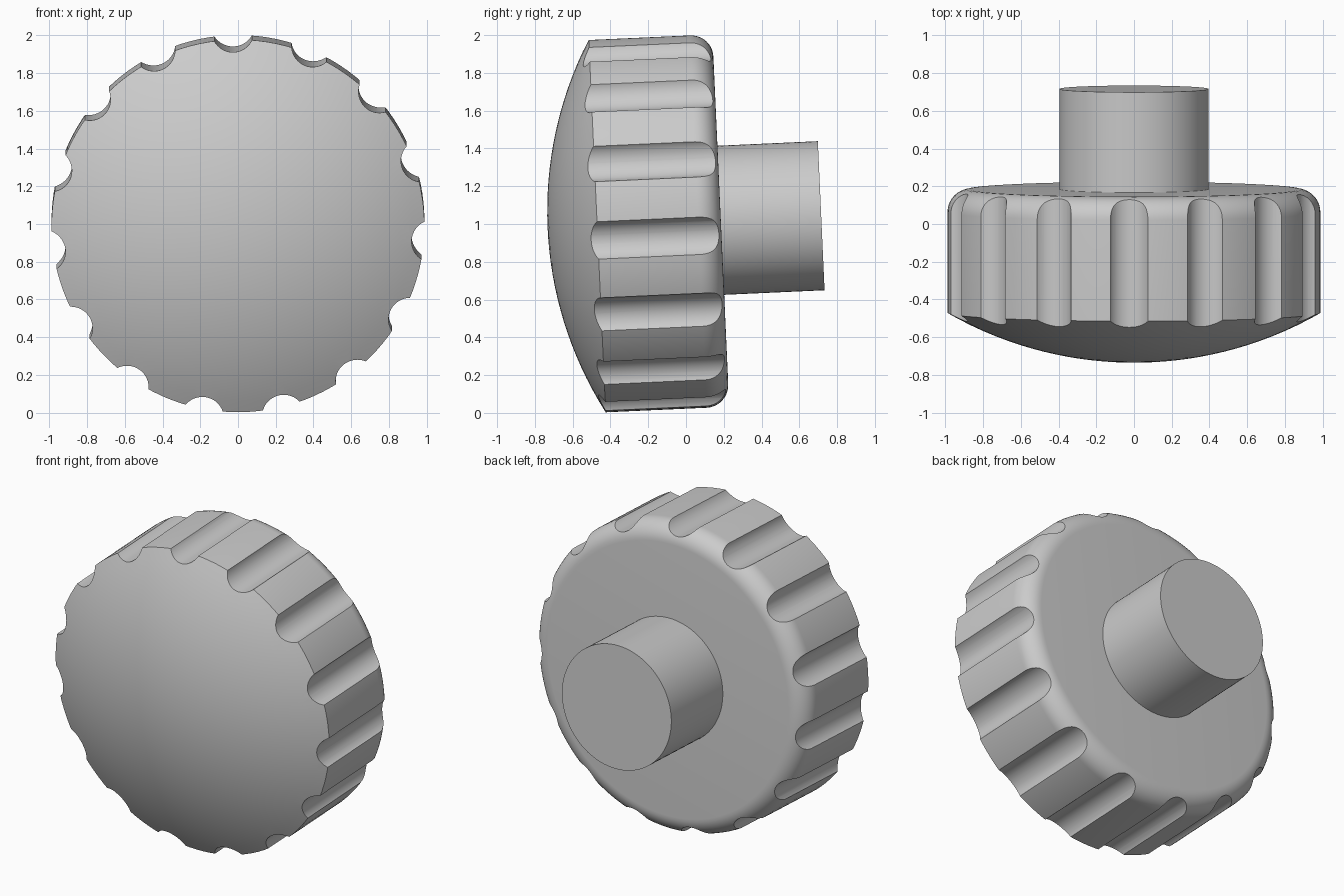
import bpy, bmesh
from math import sin, cos, pi, radians, sqrt
from mathutils import Matrix, Vector

cube = bpy.data.objects.get("Cube")
if cube:
    bpy.data.objects.remove(cube, do_unlink=True)

# Local frame: z runs along the knob axis, z = 0 at the front rim
TILT = Matrix.Translation((0, -0.47, 0.99)) @ Matrix.Rotation(radians(-87.4), 4, 'X')
RIM, DEPTH, FILLET, DOME = 0.988, 0.655, 0.12, 0.263
FLUTES, FLUTE_R, FLUTE_AT = 15, 0.113, 1.036

grey = bpy.data.materials.new("plain grey")
grey.use_nodes = True
colour = (0.6, 0.6, 0.6, 1)
grey.diffuse_color = colour
grey.node_tree.nodes["Principled BSDF"].inputs["Base Color"].default_value = colour


def make_object(name, bm):
    bmesh.ops.recalc_face_normals(bm, faces=bm.faces)
    mesh = bpy.data.meshes.new(name)
    bm.to_mesh(mesh)
    bm.free()
    mesh.materials.append(grey)
    obj = bpy.data.objects.new(name, mesh)
    bpy.context.collection.objects.link(obj)
    obj.matrix_world = TILT
    return obj


def lathe(name, profile, steps):
    bm = bmesh.new()
    verts = [bm.verts.new((r, 0, z)) for r, z in profile]
    edges = [bm.edges.new(pair) for pair in zip(verts, verts[1:])]
    bmesh.ops.spin(bm, geom=verts + edges, cent=(0, 0, 0), axis=(0, 0, 1),
                   angle=2 * pi, steps=steps, use_merge=True)
    bmesh.ops.remove_doubles(bm, verts=bm.verts, dist=0.0001)
    return make_object(name, bm)


def smooth(obj):
    bpy.ops.object.select_all(action='DESELECT')
    obj.select_set(True)
    bpy.context.view_layer.objects.active = obj
    bpy.ops.object.shade_smooth_by_angle(angle=radians(25))


# Head: domed front, straight side, filleted back edge
sphere = (RIM ** 2 + DOME ** 2) / (2 * DOME)
profile = []
for i in range(17):
    r = RIM * i / 16
    profile.append((r, sphere - DOME - sqrt(sphere ** 2 - r ** 2)))
for i in range(11):
    a = pi / 2 * i / 10
    profile.append((RIM - FILLET + FILLET * cos(a), DEPTH - FILLET + FILLET * sin(a)))
profile.append((0, DEPTH))
head = lathe("knob_head", profile, 120)

# Grip flutes cut around the side
bm = bmesh.new()
for k in range(FLUTES):
    a = radians(-91.5) + 2 * pi * k / FLUTES
    place = Matrix.Translation((FLUTE_AT * cos(a), FLUTE_AT * sin(a), 0.3))
    bmesh.ops.create_cone(bm, cap_ends=True, segments=48, radius1=FLUTE_R,
                          radius2=FLUTE_R, depth=2, matrix=place)
cutter = make_object("flute_cutter", bm)
cutter.hide_render = True
cut = head.modifiers.new("flutes", 'BOOLEAN')
cut.operation = 'DIFFERENCE'
cut.solver = 'EXACT'
cut.object = cutter
bpy.context.view_layer.objects.active = head
bpy.ops.object.modifier_apply(modifier=cut.name)
bpy.data.objects.remove(cutter, do_unlink=True)
smooth(head)

# Stem behind the head
smooth(lathe("stem", [(0, DEPTH - 0.02), (0.395, DEPTH - 0.02),
                      (0.395, 1.187), (0, 1.187)], 96))
